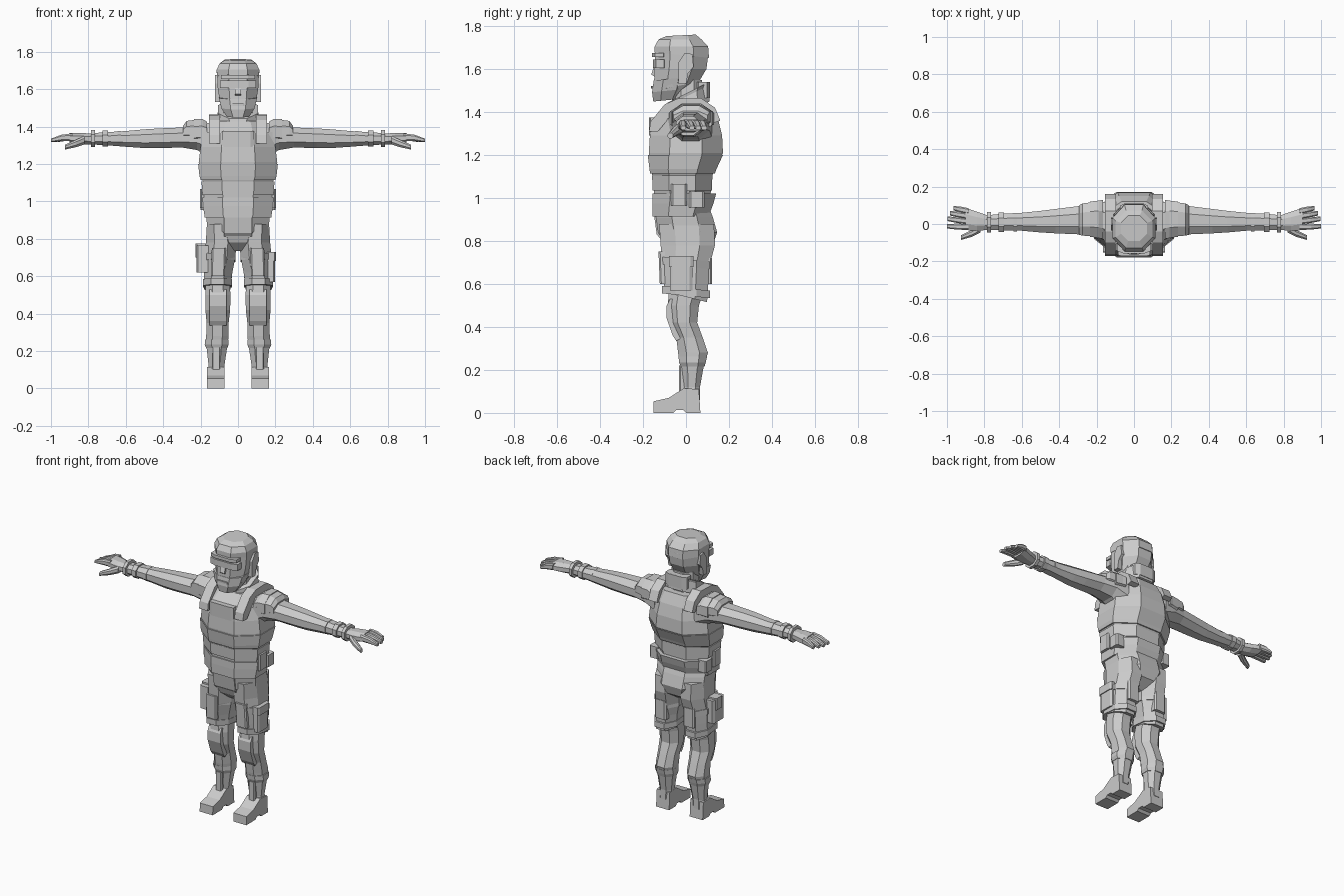
import bpy, bmesh

grey = bpy.data.materials.new("plain grey")
grey.diffuse_color = (0.6, 0.6, 0.6, 1)


def finish(name, bm, mirror):
    bmesh.ops.recalc_face_normals(bm, faces=bm.faces)
    me = bpy.data.meshes.new(name)
    bm.to_mesh(me)
    bm.free()
    me.materials.append(grey)
    ob = bpy.data.objects.new(name, me)
    bpy.context.collection.objects.link(ob)
    if mirror:
        ob.modifiers.new("Mirror", 'MIRROR').use_mirror_merge = False
    return ob


def loft(name, sections, axis='z', c=0.28, mirror=False):
    """Skin chamfered rectangles (t, a0, a1, b0, b1, slope) along an axis."""
    bm = bmesh.new()
    rings = []
    for s in sections:
        t, a0, a1, b0, b1 = s[:5]
        slope = s[5] if len(s) > 5 else 0
        da, db, mid = (a1 - a0) * c, (b1 - b0) * c, (b0 + b1) / 2
        pts = [(a0 + da, b0), (a1 - da, b0), (a1, b0 + db), (a1, b1 - db),
               (a1 - da, b1), (a0 + da, b1), (a0, b1 - db), (a0, b0 + db)]
        ring = []
        for a, b in pts:
            h = t + slope * (b - mid)
            ring.append(bm.verts.new((a, b, h) if axis == 'z' else (h, a, b)))
        rings.append(ring)
    for r, q in zip(rings, rings[1:]):
        for i in range(8):
            j = (i + 1) % 8
            bm.faces.new((r[i], r[j], q[j], q[i]))
    bm.faces.new(rings[0])
    bm.faces.new(rings[-1])
    return finish(name, bm, mirror)


def sym(name, sections, c=0.28):
    """Loft up z, centred on x: (z, half width, y0, y1, slope)."""
    return loft(name, [(s[0], -s[1], s[1], *s[2:]) for s in sections], c=c)


def box(name, x, y, z, mirror=False, c=0.12):
    return loft(name, [(z[0], *x, *y), (z[1], *x, *y)], c=c, mirror=mirror)


def prism(name, outline, x0, x1, mirror=False):
    """Extrude a (y, z) outline along x."""
    bm = bmesh.new()
    f = bm.faces.new([bm.verts.new((x0, y, z)) for y, z in outline])
    new = bmesh.ops.extrude_face_region(bm, geom=[f])['geom']
    for v in new:
        if isinstance(v, bmesh.types.BMVert):
            v.co.x = x1
    return finish(name, bm, mirror)


# Head
sym("head", [(1.465, .058, -.145, -.02, .2), (1.52, .092, -.15, .06, .2),
             (1.60, .108, -.146, .095), (1.68, .112, -.142, .105),
             (1.72, .105, -.13, .085), (1.745, .075, -.10, .045)])
sym("hair_cap", [(1.665, .113, -.146, .107, -.1), (1.705, .114, -.146, .103),
                 (1.738, .098, -.128, .072), (1.757, .07, -.09, .045, .05)])
sym("jaw_guard", [(1.455, .06, -.152, -.03, .1), (1.50, .088, -.158, .0, .1),
                  (1.555, .102, -.15, .01, .1)])
box("eye_band", (-.095, .095), (-.153, -.09), (1.605, 1.645), c=.2)
box("brow", (-.09, .09), (-.158, -.09), (1.655, 1.675), c=.2)
prism("nose", [(-.14, 1.64), (-.162, 1.575), (-.14, 1.56)], -.016, .016)
box("mouth", (-.035, .035), (-.162, -.14), (1.51, 1.522))
prism("ear_guard", [(-.035, 1.53), (-.035, 1.63), (-.005, 1.675), (.03, 1.67),
                    (.035, 1.61), (.01, 1.58), (.0, 1.53)], .095, .124, True)

# Neck and collar
sym("neck", [(1.38, .08, -.07, .085), (1.55, .075, -.06, .075)])
sym("collar", [(1.415, .115, -.085, .11, .35), (1.475, .105, -.088, .105, .5),
               (1.492, .108, -.085, .11, .5)])
box("collar_back", (-.075, .075), (.045, .112), (1.465, 1.54), c=.2)

# Vest and waist
sym("vest", [(1.10, .185, -.155, .12), (1.13, .198, -.165, .135),
             (1.21, .21, -.173, .172), (1.29, .2, -.168, .168),
             (1.365, .182, -.15, .15), (1.43, .15, -.085, .12)])
sym("waist", [(.92, .172, -.145, .10), (1.02, .182, -.148, .115),
              (1.11, .185, -.152, .118)])
sym("upper_waist_band", [(1.035, .19, -.155, .12), (1.105, .195, -.158, .123)])
sym("lower_waist_band", [(.915, .178, -.155, .105), (.975, .187, -.156, .128),
                         (1.02, .19, -.155, .14)])
box("chest_panel", (-.085, .085), (-.172, -.10), (1.29, 1.375), c=.1)
sym("vest_hem", [(1.115, .2, -.167, .135), (1.135, .206, -.17, .142),
                 (1.20, .213, -.178, .172)])
prism("shoulder_strap", [(-.172, 1.31), (-.165, 1.355), (-.10, 1.435),
                         (-.04, 1.462), (.07, 1.465), (.135, 1.42),
                         (.16, 1.36), (.13, 1.35), (.06, 1.42), (-.04, 1.42),
                         (-.13, 1.31)], .095, .155, True)
box("side_pouch", (.14, .203), (-.07, .005), (.965, 1.065), True)
box("rear_pouch", (.14, .2), (.015, .085), (.955, 1.03), True)

# Hips and thighs
sym("hips", [(.735, .05, -.06, .06), (.78, .12, -.11, .125),
             (.84, .165, -.132, .145), (.91, .168, -.14, .125),
             (.95, .165, -.135, .11)])
prism("hip_flap", [(-.11, .80), (-.136, .83), (-.148, .915), (-.10, .915)],
      -.075, .075)
loft("thigh", [(.54, .04, .182, -.10, .098, -.25), (.62, .03, .182, -.105, .105),
               (.70, .014, .18, -.112, .113), (.78, .008, .172, -.118, .135),
               (.88, .03, .166, -.125, .13)], mirror=True)
for name, z, x in (("thigh_strap", .70, .014), ("trouser_cuff", .565, .033)):
    loft(name, [(z - .02, x, .187, -.112, .112, -.1),
                (z + .015, x, .187, -.112, .112, -.1)], mirror=True)
loft("front_pocket", [(.60, .07, .145, -.122, -.05), (.75, .065, .14, -.128, -.05)],
     c=.1, mirror=True)
box("thigh_pouch", (.135, .197), (-.075, .03), (.57, .725))
box("pouch_flap", (.14, .203), (-.08, .035), (.68, .73))
box("holster", (-.222, -.15), (-.075, .04), (.62, .765))
box("holster_grip", (-.228, -.165), (-.045, .02), (.70, .775))
box("back_pocket", (.06, .14), (.05, .122), (.60, .72), True)

# Lower legs
loft("shin", [(.24, .055, .17, -.03, .09), (.28, .05, .17, -.037, .102),
              (.35, .05, .168, -.045, .078), (.42, .042, .174, -.075, .052),
              (.50, .04, .174, -.085, .06), (.56, .045, .172, -.08, .08)], mirror=True)
prism("knee_pad", [(-.045, .335), (-.062, .36), (-.09, .44), (-.09, .50),
                   (-.075, .53), (.0, .53), (.0, .36)], .062, .152, True)

# Boots
loft("boot_shaft", [(.06, .076, .16, -.03, .066), (.12, .073, .157, -.012, .065),
                    (.22, .058, .168, -.022, .083)], mirror=True)
loft("boot_cuff", [(.215, .057, .17, -.025, .086), (.235, .05, .178, -.032, .092),
                   (.262, .052, .176, -.035, .098)], mirror=True)
box("boot_tongue", (.095, .138), (-.032, .02), (.08, .22), True)
prism("boot_foot", [(-.152, 0), (-.15, .054), (-.08, .07), (-.01, .115),
                    (.06, .11), (.067, 0), (.0, 0), (-.012, .014),
                    (-.045, .014), (-.058, 0)], .073, .165, True)

# Arms
loft("arm", [(.14, -.09, .12, 1.23, 1.42), (.22, -.065, .11, 1.275, 1.415),
             (.30, -.055, .095, 1.288, 1.395), (.42, -.05, .08, 1.285, 1.39),
             (.50, -.045, .07, 1.285, 1.385), (.60, -.036, .06, 1.292, 1.376),
             (.70, -.034, .055, 1.30, 1.37), (.80, -.03, .045, 1.305, 1.363)],
     axis='x', mirror=True)
loft("shoulder_pad", [(.165, -.08, .13, 1.31, 1.425), (.19, -.075, .125, 1.305, 1.44),
                      (.235, -.068, .12, 1.30, 1.44)], axis='x', mirror=True)
loft("outer_shoulder_pad", [(.235, -.065, .115, 1.32, 1.435),
                            (.275, -.062, .11, 1.325, 1.43),
                            (.293, -.058, .1, 1.335, 1.405)], axis='x', mirror=True)
for name, x0, x1, g in (("sleeve_cuff", .625, .645, .006), ("wrist_band", .695, .725, .008),
                        ("glove_cuff", .765, .785, .012)):
    loft(name, [(x, -.034 - g, .053 + g, 1.302 - g, 1.37 + g) for x in (x0, x1)],
         axis='x', mirror=True)

# Hands
loft("palm", [(.78, -.03, .045, 1.305, 1.362), (.84, -.038, .066, 1.305, 1.366),
              (.90, -.032, .085, 1.312, 1.366)], axis='x', mirror=True)
for name, y0, y1, tip in (("index_finger", -.016, -.012, 1.0),
                          ("middle_finger", .014, .028, .998),
                          ("ring_finger", .042, .058, .985),
                          ("little_finger", .069, .085, .965)):
    xm, ym = (.89 + tip) / 2, (y0 + y1) / 2
    loft(name, [(.885, y0 - .016, y0 + .016, 1.324, 1.364),
                (xm, ym - .016, ym + .016, 1.322, 1.356),
                (tip, y1 - .012, y1 + .012, 1.317, 1.335)], axis='x', c=.22, mirror=True)
loft("thumb", [(.82, -.045, .0, 1.305, 1.35), (.865, -.068, -.03, 1.29, 1.33),
               (.925, -.085, -.06, 1.277, 1.303)], axis='x', mirror=True)
